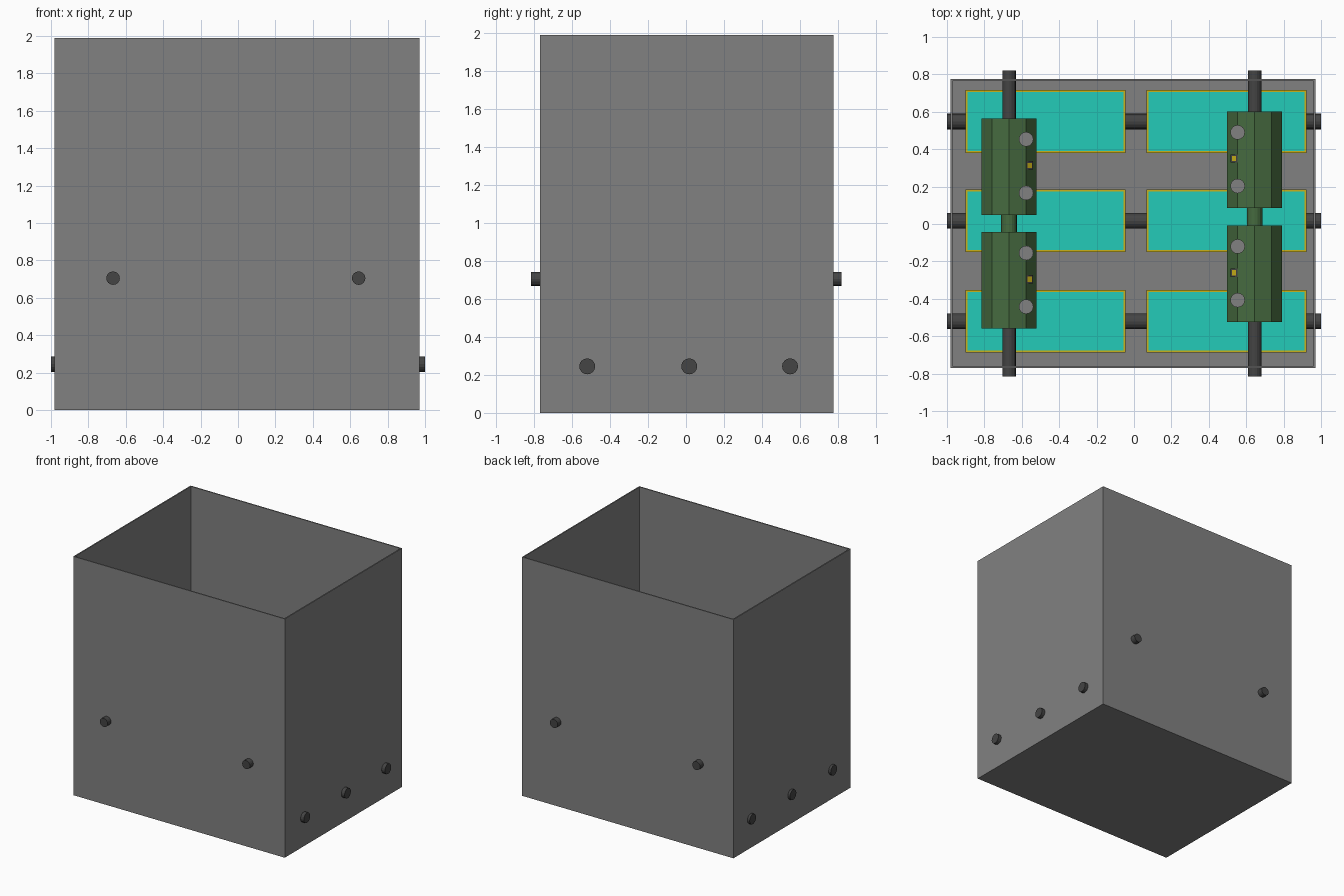
import bpy
import bmesh
from math import radians, sin, cos
from mathutils import Matrix, Vector

if "Cube" in bpy.data.objects:
    bpy.data.objects.remove(bpy.data.objects["Cube"])


def material(name, rgb):
    m = bpy.data.materials.new(name)
    m.use_nodes = True
    m.diffuse_color = (*rgb, 1)
    m.node_tree.nodes["Principled BSDF"].inputs["Base Color"].default_value = (*rgb, 1)
    return m


GREY = material("wall grey", (0.22, 0.22, 0.22))
DARK = material("dark steel", (0.058, 0.058, 0.058))
GREEN = material("tank green", (0.06, 0.145, 0.05))
CYAN = material("panel cyan", (0.017, 0.6, 0.48))
YELLOW = material("frame yellow", (0.6, 0.45, 0.01))


def finish(name, bm, mats):
    bmesh.ops.recalc_face_normals(bm, faces=bm.faces)
    mesh = bpy.data.meshes.new(name)
    bm.to_mesh(mesh)
    bm.free()
    for m in mats:
        mesh.materials.append(m)
    ob = bpy.data.objects.new(name, mesh)
    bpy.context.collection.objects.link(ob)
    return ob


def cube(centre, size):
    bm = bmesh.new()
    bmesh.ops.create_cube(bm, size=1, matrix=Matrix.Translation(centre) @ Matrix.Diagonal((*size, 1)))
    return bm


def rod(name, start, end, radius, mat, sides=16):
    a, b = Vector(start), Vector(end)
    turn = (b - a).to_track_quat("Z", "Y").to_matrix().to_4x4()
    bm = bmesh.new()
    bmesh.ops.create_cone(bm, cap_ends=True, segments=sides, radius1=radius, radius2=radius,
                          depth=(b - a).length, matrix=Matrix.Translation((a + b) / 2) @ turn)
    return finish(name, bm, [mat])


def framed_box(name, centre, size, border, mats):
    # box whose faces carry a coloured inset inside a narrow frame
    bm = cube(centre, size)
    inner = list(bm.faces)
    bmesh.ops.inset_individual(bm, faces=inner, thickness=border)
    for f in inner:
        f.material_index = 1
    return finish(name, bm, mats)


# Open-topped container with thin walls
bm = cube((-0.005, 0.003, 0.995), (1.95, 1.545, 1.99))
bmesh.ops.delete(bm, geom=[f for f in bm.faces if f.normal.z > 0.5], context="FACES")
shell = finish("container", bm, [GREY])
solid = shell.modifiers.new("wall thickness", "SOLIDIFY")
solid.thickness = 0.01
solid.offset = -1
solid.use_even_offset = True

# Lower cross rods, each carrying two framed blocks
for row, y in enumerate((-0.52, 0.017, 0.548), 1):
    rod(f"lower_rod_{row}", (-1, y, 0.245), (1, y, 0.245), 0.042, DARK)
    for side, x in (("right", -0.473), ("left", 0.495)):
        framed_box(f"{side}_block_{row}", (x, y, 0.245), (0.855, 0.335, 0.335), 0.015, [YELLOW, CYAN])

# Upper rods with pairs of ten-sided tanks
TANK_R, TANK_Z, LENGTH = 0.155, 0.705, 0.517
for side, x, inward, starts in (("right", -0.668, 1, (-0.56, 0.048)),
                                ("left", 0.645, -1, (-0.525, 0.085))):
    rod(f"{side}_upper_rod", (x, -0.815, TANK_Z), (x, 0.82, TANK_Z), 0.036, DARK)
    rod(f"{side}_tank_link", (x, starts[0] + LENGTH, TANK_Z), (x, starts[1], TANK_Z), 0.042, GREEN)
    for i, y in enumerate(starts, 1):
        rod(f"{side}_tank_{i}", (x, y, TANK_Z), (x, y + LENGTH, TANK_Z), TANK_R, GREEN, 10)
        # Upright pegs on the inward shoulder
        for j, dy in enumerate((0.118, 0.405), 1):
            px = x + inward * 0.091
            rod(f"{side}_tank_{i}_peg_{j}", (px, y + dy, TANK_Z), (px, y + dy, TANK_Z + 0.17), 0.039, GREY)
        # Small framed plate lying on the sloping facet
        tag = framed_box(f"{side}_tank_{i}_plate", (0, 0, 0), (0.045, 0.045, 0.008), 0.012, [DARK, YELLOW])
        slope = radians(54)
        normal = Vector((inward * cos(slope), 0, sin(slope)))
        along = Vector((inward * sin(slope), 0, -cos(slope)))
        reach = TANK_R * cos(radians(18))
        tag.rotation_euler.y = inward * radians(36)
        tag.location = Vector((x, y + 0.265, TANK_Z)) + normal * (reach + 0.003) + along * 0.024
